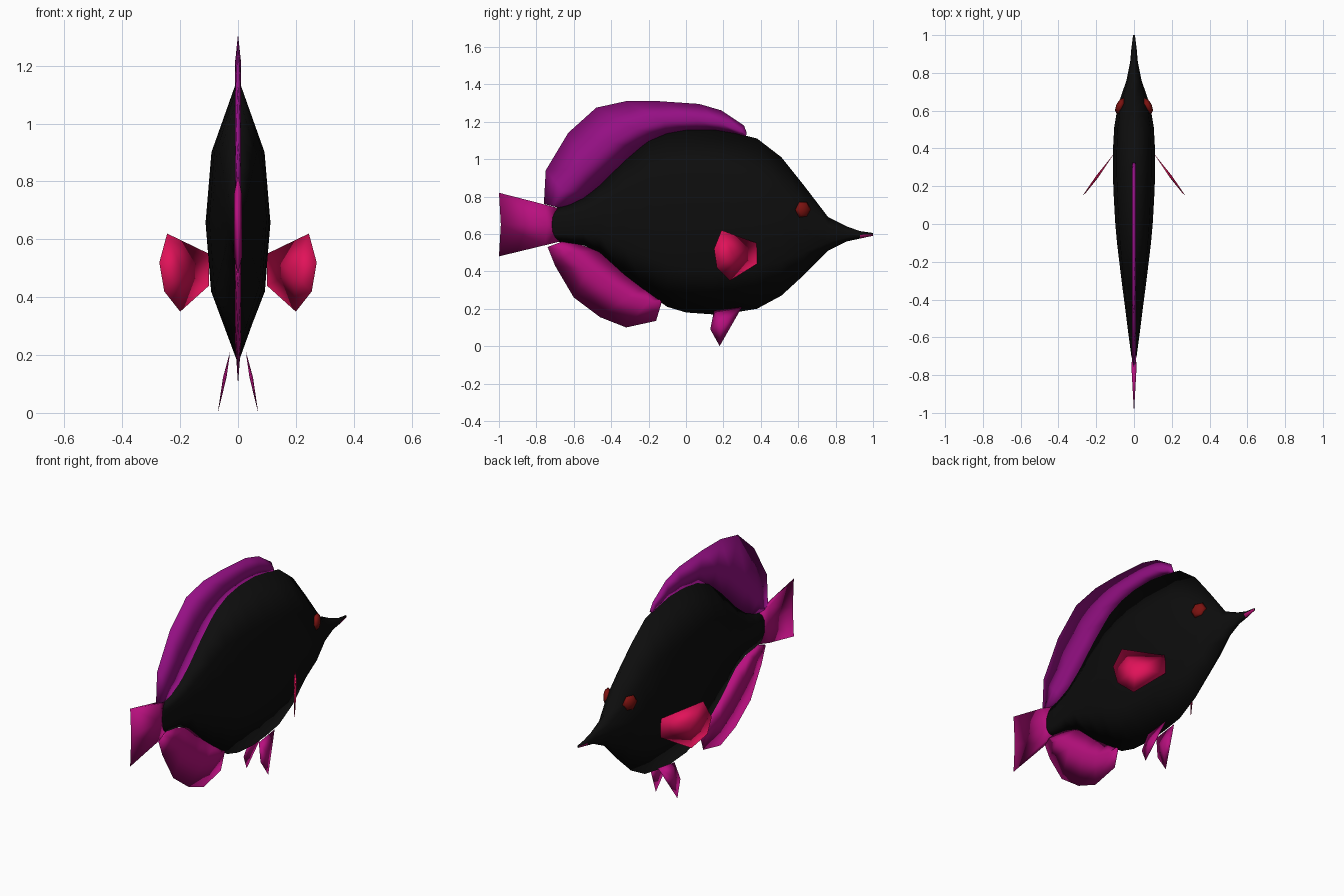
import bpy
import bmesh
from math import radians
from mathutils import Vector, Matrix

cube = bpy.data.objects.get("Cube")
if cube:
    bpy.data.objects.remove(cube, do_unlink=True)


def make_material(name, r, g, b):
    mat = bpy.data.materials.new(name)
    mat.use_nodes = True
    mat.diffuse_color = (r, g, b, 1)
    shader = mat.node_tree.nodes["Principled BSDF"]
    shader.inputs["Base Color"].default_value = (r, g, b, 1)
    shader.inputs["Roughness"].default_value = 0.8
    return mat


black = make_material("body black", 0.004, 0.004, 0.004)
purple = make_material("dorsal purple", 0.30, 0.005, 0.23)
magenta = make_material("fin magenta", 0.48, 0.005, 0.21)
crimson = make_material("pectoral crimson", 0.75, 0.006, 0.10)
dark_red = make_material("eye red", 0.2, 0.006, 0.005)
lip_pink = make_material("lip pink", 0.4, 0.005, 0.14)


def finish(bm, name, materials, mirror=False):
    """Turn a bmesh into a smooth shaded object, optionally mirrored in x."""
    bmesh.ops.recalc_face_normals(bm, faces=bm.faces[:])
    for face in bm.faces:
        face.smooth = True
    mesh = bpy.data.meshes.new(name)
    bm.to_mesh(mesh)
    bm.free()
    for mat in materials:
        mesh.materials.append(mat)
    obj = bpy.data.objects.new(name, mesh)
    bpy.context.collection.objects.link(obj)
    if mirror:
        mod = obj.modifiers.new("Mirror", "MIRROR")
        mod.use_clip = False
        mod.use_mirror_merge = False
    return obj


def loft(bm, rings):
    """Bridge equal closed rings and cap both ends."""
    loops = [[bm.verts.new(p) for p in ring] for ring in rings]
    count = len(loops[0])
    for a, b in zip(loops, loops[1:]):
        for i in range(count):
            j = (i + 1) % count
            bm.faces.new((a[i], a[j], b[j], b[i]))
    bm.faces.new(loops[0])
    bm.faces.new(loops[-1])


def median_fin(name, outer, inner, thick, ridge, mat):
    """Lens shaped fin on the centre plane, thickest along its ridge."""
    rings = []
    for (yo, zo), (yi, zi) in zip(outer, inner):
        ym, zm = yo + (yi - yo) * ridge, zo + (zi - zo) * ridge
        rings.append([(0, yo, zo), (thick, ym, zm), (0, yi, zi), (-thick, ym, zm)])
    bm = bmesh.new()
    loft(bm, rings)
    return finish(bm, name, [mat])


def paired_fin(name, outline, thick, mat):
    """Thin fin with a sharp rim and a raised middle on both faces."""
    points = [Vector(p) for p in outline]
    centre = sum(points, Vector()) / len(points)
    normal = Vector()
    for p, q in zip(points, points[1:] + points[:1]):
        normal += (p - centre).cross(q - centre)
    normal.normalize()
    bm = bmesh.new()
    rim = [bm.verts.new(p) for p in points]
    for side in (thick, -thick):
        hub = bm.verts.new(centre + normal * side)
        for i, vert in enumerate(rim):
            bm.faces.new((vert, rim[(i + 1) % len(rim)], hub))
    return finish(bm, name, [mat], mirror=True)


# Body: eight sided sections along y, each (y, top, bottom, half width)
stations = [
    (-.73, .70, .60, .006), (-.70, .74, .56, .014), (-.64, .75, .55, .022),
    (-.55, .79, .54, .034), (-.46, .86, .50, .045), (-.33, .99, .38, .062),
    (-.2, 1.1, .28, .078), (-.1, 1.14, .21, .09), (0, 1.16, .18, .099),
    (.14, 1.16, .17, .107), (.26, 1.14, .18, .112), (.38, 1.11, .20, .112),
    (.51, 1.01, .27, .105), (.63, .86, .38, .085), (.76, .69, .51, .04),
    (.86, .64, .56, .02), (.93, .615, .575, .014), (1, .605, .59, .005),
]
section = [(0, 1), (.82, .5), (1, 0), (.83, -.5), (0, -1), (-.83, -.5), (-1, 0), (-.82, .5)]
rings = []
for y, top, bottom, width in stations:
    mid, half = (top + bottom) / 2, (top - bottom) / 2
    rings.append([(sx * width, y, mid + sz * half) for sx, sz in section])
bm = bmesh.new()
loft(bm, rings)
# Lower lip: underside of the snout tip
for face in bm.faces:
    spot = face.calc_center_median()
    if spot.y > .9 and spot.z < .594:
        face.material_index = 1
finish(bm, "body", [black, lip_pink])

# Fins on the centre plane
median_fin(
    "dorsal_fin",
    [(-.76, .76), (-.75, .94), (-.63, 1.14), (-.48, 1.275), (-.32, 1.31),
     (-.15, 1.31), (.07, 1.295), (.19, 1.26), (.31, 1.18), (.325, 1.14)],
    [(-.68, .74), (-.6, .76), (-.5, .82), (-.35, .96), (-.24, 1.06),
     (-.1, 1.13), (.05, 1.15), (.17, 1.15), (.28, 1.13), (.32, 1.12)],
    .011, .6, purple)
median_fin(
    "anal_fin",
    [(-.74, .53), (-.7, .43), (-.6, .26), (-.46, .155), (-.32, .1), (-.16, .135), (-.13, .235)],
    [(-.66, .56), (-.57, .545), (-.47, .51), (-.38, .44), (-.3, .37), (-.22, .31), (-.14, .25)],
    .011, .6, magenta)
median_fin(
    "tail_fin",
    [(-1, .82), (-.99, .65), (-1, .48)],
    [(-.67, .735), (-.66, .65), (-.67, .56)],
    .014, .75, magenta)

# Paired fins
paired_fin(
    "pectoral_fins",
    [(.1, .38, .55), (.245, .19, .62), (.272, .15, .52), (.255, .165, .42),
     (.2, .235, .35), (.1, .38, .44)],
    .007, crimson)
paired_fin(
    "pelvic_fins",
    [(.03, .15, .19), (.028, .3, .21), (.07, .18, 0), (.055, .13, .09)],
    .006, magenta)

# Eyes: flattened six sided spheres lying along the cheek
bm = bmesh.new()
place = (Matrix.Translation((.073, .625, .73)) @ Matrix.Rotation(radians(25), 4, "Z")
         @ Matrix.Diagonal((.022, .046, .048, 1)) @ Matrix.Rotation(radians(90), 4, "Y"))
bmesh.ops.create_uvsphere(bm, u_segments=6, v_segments=4, radius=1, matrix=place)
finish(bm, "eyes", [dark_red], mirror=True)
